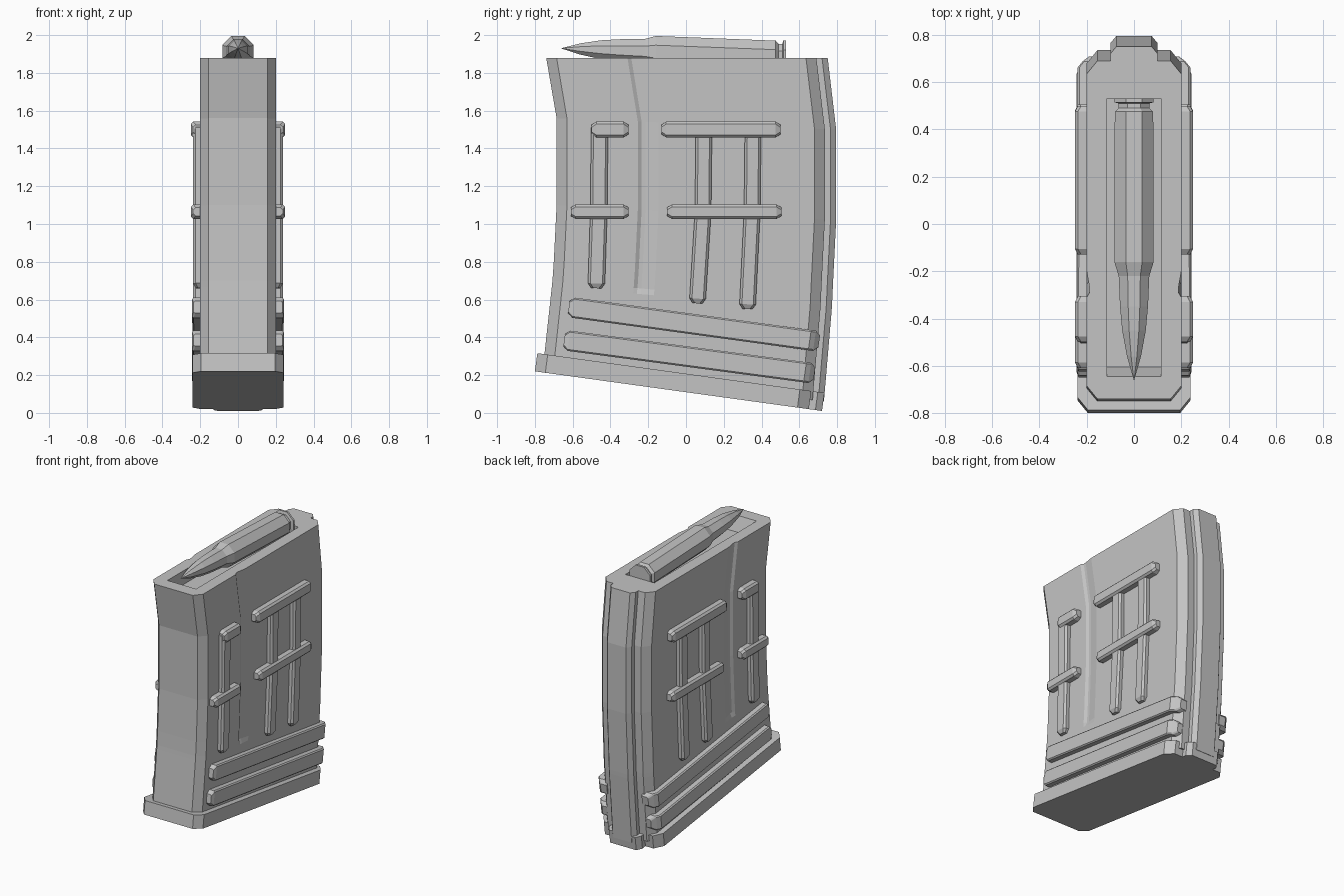
import bpy, bmesh, math
from mathutils import Vector

if "Cube" in bpy.data.objects:
    bpy.data.objects.remove(bpy.data.objects["Cube"], do_unlink=True)

GREY = (0.55, 0.55, 0.55, 1)
metal = bpy.data.materials.new("grey_metal")
metal.use_nodes = True
metal.diffuse_color = GREY
metal.node_tree.nodes["Principled BSDF"].inputs["Base Color"].default_value = GREY


def loft(name, rings):
    """Skin a list of equal-length closed rings and cap both ends."""
    bm = bmesh.new()
    loops = [[bm.verts.new(p) for p in ring] for ring in rings]
    for a, b in zip(loops, loops[1:]):
        for i in range(len(a)):
            j = (i + 1) % len(a)
            bm.faces.new((a[i], a[j], b[j], b[i]))
    bm.faces.new(loops[0])
    bm.faces.new(loops[-1])
    bmesh.ops.remove_doubles(bm, verts=bm.verts, dist=1e-5)
    bmesh.ops.recalc_face_normals(bm, faces=bm.faces)
    mesh = bpy.data.meshes.new(name)
    bm.to_mesh(mesh)
    bm.free()
    mesh.materials.append(metal)
    obj = bpy.data.objects.new(name, mesh)
    bpy.context.scene.collection.objects.link(obj)
    return obj


def mirrored(half):
    """Close a half outline of (x, y) by reflecting it across x = 0."""
    return half + [(-x, y) for x, y in reversed(half)]


# Curved body: front y, front z, back y, back z, depth of the side groove
levels = [(-0.74, 1.88, 0.75, 1.88, 0.012),
          (-0.685, 1.56, 0.795, 1.5, 0.012),
          (-0.685, 1.1, 0.795, 1.02, 0.012),
          (-0.70, 0.8, 0.778, 0.68, 0.012),
          (-0.707, 0.7, 0.773, 0.57, 0.012),
          (-0.71, 0.67, 0.771, 0.54, 0),
          (-0.755, 0.26, 0.73, 0.06, 0)]
rings = []
for f, zf, b, zb, groove in levels:
    mid = f + 0.45
    half = [(0.155, f), (0.2, f + 0.055), (0.2, mid - 0.02), (0.2 - groove, mid),
            (0.2 - groove, mid + 0.02), (0.2, mid + 0.09), (0.2, b - 0.115),
            (0.155, b - 0.06), (0.1, b - 0.06), (0.1, b - 0.03), (0.075, b)]
    rings.append([(x, y, zf + (zb - zf) * (y - f) / (b - f)) for x, y in mirrored(half)])
body = loft("magazine_body", rings)

# Feed opening cut into the top
def rect(x, y0, y1, z):
    return [(x, y0, z), (x, y1, z), (-x, y1, z), (-x, y0, z)]

cutter = loft("opening_cutter", [rect(0.115, -0.605, 0.53, 1.78),
                                 rect(0.115, -0.645, 0.53, 1.88),
                                 rect(0.115, -0.645, 0.53, 1.95)])
cutter.hide_render = True
cut = body.modifiers.new("opening", "BOOLEAN")
cut.object = cutter
cut.solver = "EXACT"
bpy.context.view_layer.objects.active = body
bpy.ops.object.modifier_apply(modifier=cut.name)
bpy.data.objects.remove(cutter, do_unlink=True)

# Tilted base plate
plan = mirrored([(0.195, -0.8), (0.24, -0.745), (0.24, 0.59), (0.195, 0.65),
                 (0.13, 0.65), (0.13, 0.685), (0.105, 0.72)])
bottom = [Vector((x, y, 0.22 - 0.138 * (y + 0.8))) for x, y in plan]
loft("base_plate", [bottom, [p + Vector((0, 0.013, 0.096)) for p in bottom]])


def rib(name, path, w, top, base=0.19, bevel=0.013, chamfer_y=9):
    """Raised bar with bevelled edges along a (y, z) path, on both sides."""
    pts = [Vector(p) for p in path]
    first = (pts[1] - pts[0]).normalized() * 0.025
    last = (pts[-1] - pts[-2]).normalized() * 0.025
    stations = [(pts[0], first, True), (pts[0] + first, first, False)]
    stations += [(p, last, False) for p in pts[1:-1]]
    stations += [(pts[-1] - last, last, False), (pts[-1], last, True)]
    for side, sign in (("left", 1), ("right", -1)):
        rings = []
        for p, d, is_end in stations:
            n = Vector((-d.y, d.x)).normalized()
            hw = w * 0.6 if is_end else w
            t = top - (bevel if is_end else 0)
            t -= max(0, p.x - chamfer_y) * 0.8
            section = [(-hw, base), (-hw, t - bevel), (bevel - hw, t),
                       (hw - bevel, t), (hw, t - bevel), (hw, base)]
            rings.append([(sign * x, p.x + n.x * o, p.y + n.y * o) for o, x in section])
        loft(f"{side}_{name}", rings)


# Upright ribs and their cross bars
rib("front_upright", [(-0.457, 1.535), (-0.462, 1.06), (-0.475, 0.66)], 0.045, 0.237)
rib("middle_upright", [(0.095, 1.52), (0.09, 1.06), (0.06, 0.58)], 0.043, 0.237)
rib("rear_upright", [(0.355, 1.52), (0.35, 1.06), (0.325, 0.55)], 0.043, 0.237)
rib("front_top_bar", [(-0.50, 1.5), (-0.305, 1.5)], 0.042, 0.25)
rib("front_cross_bar", [(-0.61, 1.065), (-0.305, 1.065)], 0.038, 0.25)
rib("rear_top_bar", [(-0.13, 1.5), (0.5, 1.5)], 0.042, 0.25)
rib("rear_cross_bar", [(-0.1, 1.065), (0.505, 1.065)], 0.038, 0.25)

# Long slanted ribs that wrap round the back corner
rib("upper_long_rib", [(-0.62, 0.56), (0.655, 0.385), (0.705, 0.378)], 0.054, 0.243, 0.14, 0.008, 0.65)
rib("lower_long_rib", [(-0.645, 0.385), (0.63, 0.215), (0.68, 0.208)], 0.054, 0.243, 0.14, 0.008, 0.63)

# Eight-sided cartridge lying in the opening: y, radius
profile = [(-0.66, 0.001), (-0.56, 0.032), (-0.45, 0.054), (-0.35, 0.064), (-0.22, 0.07),
           (-0.16, 0.09), (0.475, 0.088), (0.49, 0.07), (0.51, 0.07), (0.515, 0.09), (0.53, 0.09)]
rings = []
for y, r in profile:
    z = 1.91 - 0.036 * (y + 0.1)
    angles = [math.radians(22.5 + 45 * i) for i in range(8)]
    rings.append([(r * math.cos(a), y, z + r * math.sin(a)) for a in angles])
loft("cartridge", rings)
